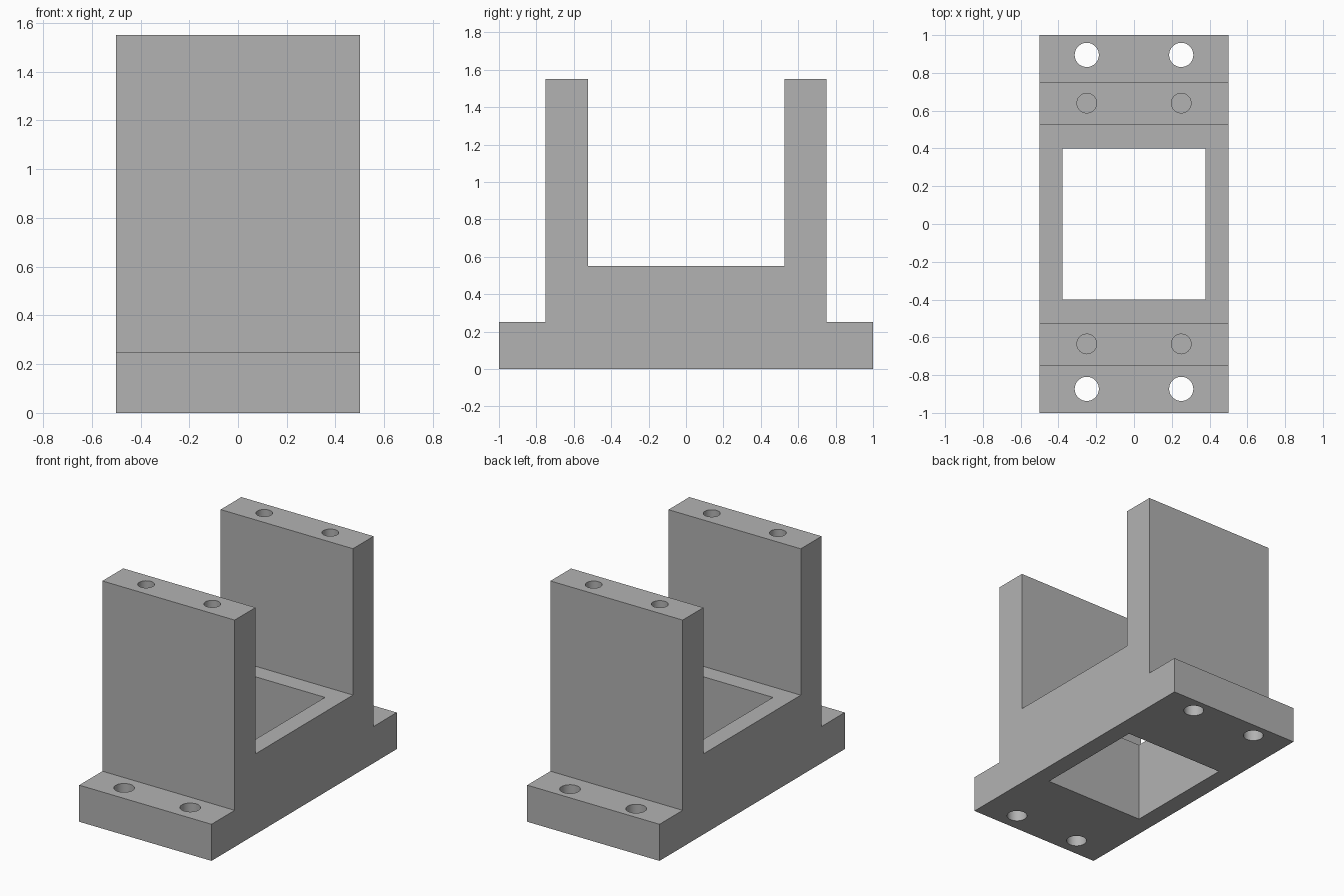
import bpy, bmesh, math

if "Cube" in bpy.data.objects:
    bpy.data.objects.remove(bpy.data.objects["Cube"])

grey = bpy.data.materials.new("plain_grey")
grey.diffuse_color = (0.448, 0.448, 0.448, 1)
grey.use_nodes = True
grey.node_tree.nodes["Principled BSDF"].inputs["Base Color"].default_value = grey.diffuse_color

# U-shaped bracket body: side profile (y, z) extruded along x
profile = [(-1, 0), (1, 0), (1, 0.25), (0.75, 0.25), (0.75, 1.55), (0.527, 1.55),
           (0.527, 0.55), (-0.525, 0.55), (-0.525, 1.55), (-0.75, 1.55),
           (-0.75, 0.25), (-1, 0.25)]
bm = bmesh.new()
face = bm.faces.new([bm.verts.new((-0.5, y, z)) for y, z in profile])
ext = bmesh.ops.extrude_face_region(bm, geom=[face])
bmesh.ops.translate(bm, vec=(1, 0, 0),
                    verts=[g for g in ext["geom"] if isinstance(g, bmesh.types.BMVert)])
bmesh.ops.recalc_face_normals(bm, faces=bm.faces)
mesh = bpy.data.meshes.new("bracket_body")
bm.to_mesh(mesh)
bm.free()
mesh.materials.append(grey)
body = bpy.data.objects.new("bracket_body", mesh)
bpy.context.collection.objects.link(body)


def cut(cutter, name):
    """Subtract the cutter from the body, then discard it."""
    cutter.name = name
    cutter.hide_render = True
    cutter.data.materials.append(grey)
    bpy.context.view_layer.objects.active = body
    mod = body.modifiers.new(name, "BOOLEAN")
    mod.operation = "DIFFERENCE"
    mod.solver = "EXACT"
    mod.object = cutter
    bpy.ops.object.modifier_apply(modifier=mod.name)
    bpy.data.objects.remove(cutter, do_unlink=True)


# Rectangular window through the floor
bpy.ops.mesh.primitive_cube_add(size=1, location=(0, 0, 0.3))
window = bpy.context.object
window.scale = (0.755, 0.8, 1.0)
bpy.context.view_layer.update()
cut(window, "window_cutter")

# Holes: (y, radius, bottom z, top z), repeated left and right
holes = [(0.895, 0.064, -0.1, 0.4), (-0.873, 0.064, -0.1, 0.4),   # through flanges
         (0.64, 0.052, 1.05, 1.65), (-0.635, 0.052, 1.05, 1.65)]  # blind, in wall tops
for y, r, z0, z1 in holes:
    for x in (-0.25, 0.25):
        bpy.ops.mesh.primitive_cylinder_add(vertices=48, radius=r, depth=z1 - z0,
                                            location=(x, y, (z0 + z1) / 2))
        cut(bpy.context.object, "hole_cutter")

# Smooth hole walls, crisp edges
bpy.ops.object.select_all(action="DESELECT")
body.select_set(True)
bpy.context.view_layer.objects.active = body
bpy.ops.object.shade_smooth_by_angle(angle=math.radians(30))
